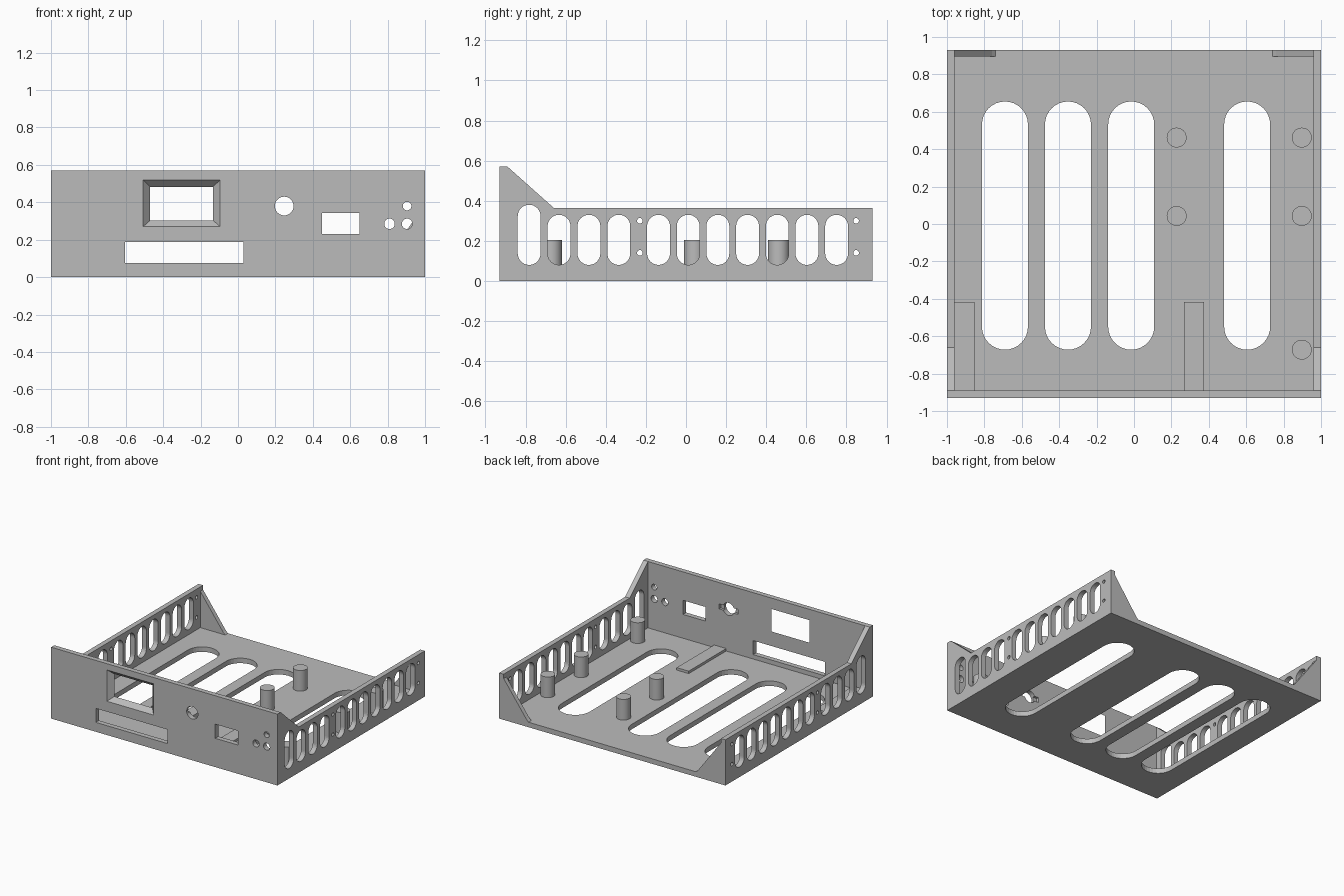
import bpy, bmesh, math

cube = bpy.data.objects.get("Cube")
if cube:
    bpy.data.objects.remove(cube, do_unlink=True)

grey = bpy.data.materials.new("plain grey")
grey.use_nodes = True
COLOUR = (0.5, 0.5, 0.5, 1)
grey.diffuse_color = COLOUR
grey.node_tree.nodes["Principled BSDF"].inputs["Base Color"].default_value = COLOUR

W, D, T = 1.0, 0.93, 0.04      # half width, half depth, wall thickness


def place(axis, u, v, w):
    return {"x": (w, u, v), "y": (u, w, v), "z": (u, v, w)}[axis]


def prism(name, axis, lo, hi, points, end_points=None):
    """Extrude a 2D outline along an axis, optionally lofting to a second outline."""
    bm = bmesh.new()
    a = [bm.verts.new(place(axis, u, v, lo)) for u, v in points]
    b = [bm.verts.new(place(axis, u, v, hi)) for u, v in (end_points or points)]
    bm.faces.new(a)
    bm.faces.new(b)
    for i in range(len(a)):
        j = (i + 1) % len(a)
        bm.faces.new((a[i], a[j], b[j], b[i]))
    bmesh.ops.recalc_face_normals(bm, faces=bm.faces)
    mesh = bpy.data.meshes.new(name)
    bm.to_mesh(mesh)
    bm.free()
    mesh.materials.append(grey)
    ob = bpy.data.objects.new(name, mesh)
    bpy.context.collection.objects.link(ob)
    return ob


def rect(u0, u1, v0, v1):
    return [(u0, v0), (u1, v0), (u1, v1), (u0, v1)]


def circle(u, v, r, n=40):
    return [(u + r * math.cos(math.tau * i / n), v + r * math.sin(math.tau * i / n))
            for i in range(n)]


def capsule(u, v0, v1, width, n=16):
    r = width / 2
    arc = [math.pi * i / n for i in range(n + 1)]
    return ([(u + r * math.cos(a), v1 - r + r * math.sin(a)) for a in arc] +
            [(u - r * math.cos(a), v0 + r - r * math.sin(a)) for a in arc])


def cut(body, cutter):
    cutter.hide_render = True
    mod = body.modifiers.new("cut", "BOOLEAN")
    mod.operation = "DIFFERENCE"
    mod.solver = "EXACT"
    mod.object = cutter
    bpy.context.view_layer.objects.active = body
    bpy.ops.object.modifier_apply(modifier=mod.name)
    bpy.data.objects.remove(cutter, do_unlink=True)


# Tray: side profile extruded across, then hollowed
tray = prism("enclosure_tray", "x", -W, W,
             [(-D, 0), (D, 0), (D, 0.365), (-0.66, 0.365), (-0.89, 0.57), (-D, 0.57)])
cut(tray, prism("hollow", "z", T, 1, rect(-W + T, W - T, -D + T, D + 1)))

# Floor vents
for x in (-0.69, -0.353, -0.015, 0.605):
    cut(tray, prism("floor_vent", "z", -0.1, 0.1, capsule(x, -0.672, 0.655, 0.246)))

# Side vents and screw holes, through both walls
vents = [-0.633 + 0.149 * i for i in range(3)] + [-0.137 + 0.148 * i for i in range(7)]
cut(tray, prism("tall_side_vent", "x", -2, 2, capsule(-0.782, 0.08, 0.38, 0.114)))
for y in vents:
    cut(tray, prism("side_vent", "x", -2, 2, capsule(y, 0.08, 0.33, 0.114)))
for y in (-0.23, 0.848):
    for z in (0.14, 0.30):
        cut(tray, prism("screw_hole", "x", -2, 2, circle(y, z, 0.014, 20)))

# Front panel openings
for outline in (rect(-0.605, 0.03, 0.075, 0.187), rect(0.45, 0.65, 0.23, 0.343),
                circle(0.247, 0.38, 0.05), circle(0.81, 0.285, 0.028),
                circle(0.904, 0.285, 0.028), circle(0.904, 0.38, 0.023)):
    cut(tray, prism("panel_opening", "y", -1.1, -0.8, outline))

# Display window with sloped bezel
cut(tray, prism("display_window", "y", -D, -D + T,
                rect(-0.507, -0.095, 0.27, 0.52), rect(-0.47, -0.133, 0.303, 0.483)))
# Shallow locating recess behind the round hole
cut(tray, prism("knob_recess", "y", -0.91, -0.8, rect(0.165, 0.33, 0.36, 0.4)))

# Corner gussets at the open back
for side, label in ((1, "left"), (-1, "right")):
    prism(label + "_back_gusset", "y", 0.895, D,
          [(side * 0.96, T), (side * 0.74, T), (side * 0.76, 0.06), (side * 0.96, 0.33)])

# Floor strips behind the front panel
for x, label in ((-0.96, "right"), (0.268, "middle")):
    prism(label + "_floor_strip", "z", T, 0.06, rect(x, x + 0.106, -0.89, -0.417))

# Standoff posts
for i, (x, y) in enumerate([(0.228, 0.462), (0.228, 0.043), (0.897, 0.462),
                            (0.897, 0.043), (0.897, -0.672)]):
    post = prism(f"standoff_post_{i + 1}", "z", T, 0.205, circle(x, y, 0.053))
    bpy.ops.object.select_all(action="DESELECT")
    post.select_set(True)
    bpy.context.view_layer.objects.active = post
    bpy.ops.object.shade_smooth_by_angle()
